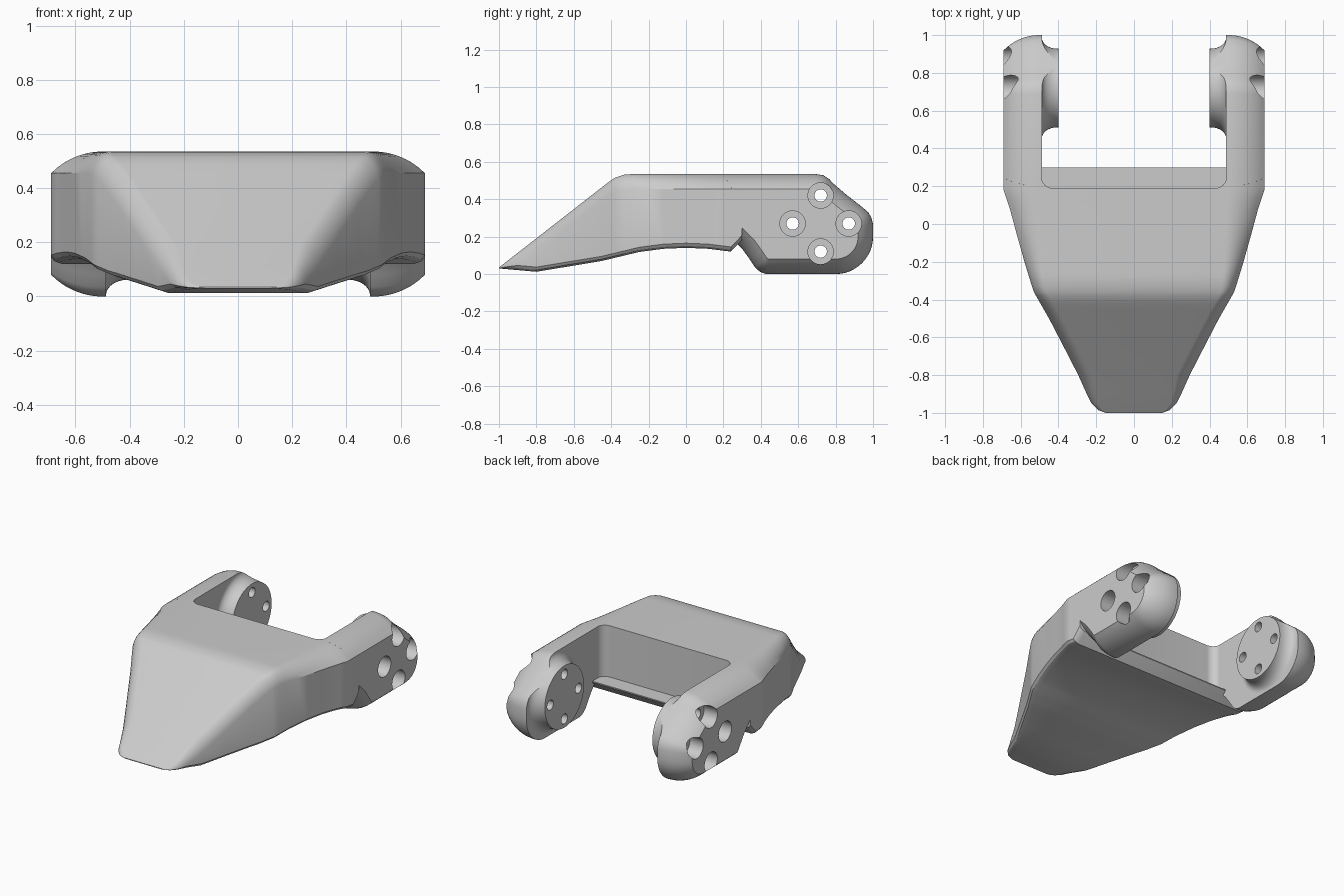
import bpy, bmesh, math

cube = bpy.data.objects.get("Cube")
if cube:
    bpy.data.objects.remove(cube)

grey = bpy.data.materials.new("plain grey")
grey.use_nodes = True
grey.diffuse_color = (0.6, 0.6, 0.6, 1)
grey.node_tree.nodes["Principled BSDF"].inputs["Base Color"].default_value = (0.6, 0.6, 0.6, 1)


def loft(name, stacks):
    """Make an object from stacks of rings, each skinned and capped."""
    bm = bmesh.new()
    for rings in stacks:
        loops = [[bm.verts.new(p) for p in ring] for ring in rings]
        n = len(loops[0])
        for a, b in zip(loops, loops[1:]):
            for i in range(n):
                j = (i + 1) % n
                bm.faces.new((a[i], a[j], b[j], b[i]))
        bm.faces.new(loops[0])
        bm.faces.new(loops[-1])
    bmesh.ops.recalc_face_normals(bm, faces=bm.faces)
    mesh = bpy.data.meshes.new(name)
    bm.to_mesh(mesh)
    bm.free()
    mesh.materials.append(grey)
    obj = bpy.data.objects.new(name, mesh)
    bpy.context.collection.objects.link(obj)
    return obj


def lathe(y, z, steps, n=48):
    """Rings around an axis along x; steps are (x, radius)."""
    turns = [math.tau * i / n for i in range(n)]
    return [[(x, y + r * math.cos(a), z + r * math.sin(a)) for a in turns] for x, r in steps]


def prism_x(points, x0, x1):
    return [[(x, y, z) for y, z in points] for x in (x0, x1)]


def boolean(obj, cutter, operation):
    mod = obj.modifiers.new("cut", 'BOOLEAN')
    mod.operation, mod.solver, mod.object = operation, 'EXACT', cutter
    cutter.hide_render = True


def finish(obj, mirrored=False):
    if mirrored:
        obj.modifiers.new("mirror", 'MIRROR').use_mirror_merge = False
    bpy.ops.object.select_all(action='DESELECT')
    obj.select_set(True)
    bpy.context.view_layer.objects.active = obj
    for mod in list(obj.modifiers):
        bpy.ops.object.modifier_apply(modifier=mod.name)
    bpy.ops.object.shade_smooth_by_angle(angle=math.radians(28))


def sample(table, y):
    for (y0, a), (y1, b) in zip(table, table[1:]):
        if y <= y1:
            return a + (b - a) * max(0, (y - y0) / (y1 - y0))
    return table[-1][1]


def drop(u, s):
    """Rounded shoulder, 0 at u=0 and 1 at u=1; s sets how far the arc turns."""
    return (1 - math.sqrt(1 - (s * u) ** 2)) / (1 - math.sqrt(1 - s * s))


# Body: cross-sections lofted from the nose to the rear
WIDTH = [(-1, .15), (-.985, .19), (-.95, .225), (-.9, .25), (-.8, .295), (-.65, .372),
         (-.5, .45), (-.36, .53), (-.33, .54), (-.2, .58), (-.05, .622), (.08, .657), (.18, .69)]
TOP = [(-1, .035), (-.42, .487), (-.38, .515), (-.33, .531), (-.28, .535)]
BOTTOM = [(-1, .03), (-.8, .012), (-.45, .07), (-.25, .118), (-.12, .135), (0, .14),
          (.12, .135), (.24, .12), (.27, .15), (.3, .183)]
SHOULDER = [(-1, .02), (-.8, .07), (-.35, .07), (.18, .19)]
TURN = [(-.4, .97), (.18, .71)]


def section(y):
    w, t, b, h, s = (sample(k, y) for k in (WIDTH, TOP, BOTTOM, SHOULDER, TURN))
    v, low = min(.08, (t - b) * .6), min(.025, (t - b) * .3)
    half = [(w - h + h * i / 8, t - v * drop(i / 8, s)) for i in range(9)]
    half += [(w, b + low), (w - .012, b + low * .4), (w - .04, b)]
    return [(x, y, z) for x, z in half] + [(-x, y, z) for x, z in reversed(half)]


stations = sorted({y for table in (WIDTH, TOP, BOTTOM) for y, _ in table} | {.2})
body = loft("body", [[section(y) for y in stations]])

# Notch between the arms, with rounded inner corners and a low rear ledge
plan = [(.49, 1.1)]
for i in range(9):
    a = math.pi / 2 * i / 8
    plan.append((.43 + .06 * math.cos(a), .25 - .06 * math.sin(a)))
plan += [(-x, y) for x, y in reversed(plan)]
notch = loft("notch_cutter", [[[(x, y, z) for x, y in plan] for z in (.19, .8)]])
boolean(body, notch, 'DIFFERENCE')

# Arm side profile, counter-clockwise in (y, z)
heel = [(.8 + .2 * math.sin(a), .2 - .2 * math.cos(a))
        for a in (math.pi / 2 * i / 12 for i in range(13))]
profile = [(.12, .4), (.12, .22), (.19, .215), (.25, .185), (.3, .135), (.34, .08), (.37, .035),
           (.395, .012), (.43, 0)] + heel + [(1, .265), (.992, .3), (.975, .33), (.94, .36),
           (.85, .43), (.79, .482), (.765, .508), (.735, .528), (.69, .535), (.2, .535)]


def inset(points, d):
    out = []
    for i, (y, z) in enumerate(points):
        (ya, za), (yb, zb) = points[i - 1], points[(i + 1) % len(points)]
        p, q = math.hypot(y - ya, z - za), math.hypot(yb - y, zb - z)
        ny = -(z - za) / p - (zb - z) / q
        nz = (y - ya) / p + (yb - y) / q
        k = 2 * d / (ny * ny + nz * nz)
        out.append((y + ny * k, z + nz * k))
    return out


levels = [(.487, 0)] + [(.5 + .19 * i / 10, .08 * drop(i / 10, .71)) for i in range(11)]
arms = loft("arms", [[[(x, y, z) for y, z in inset(profile, d)] for x, d in levels]])

# Round pads on the inner arm faces, flared where they meet the arm
flare = [(.405 + .082 * math.sin(a), .265 - .057 * math.cos(a))
         for a in (math.pi / 2 * i / 10 for i in range(11))]
pads = loft("pads", [lathe(.72, .27, [(.4, .208)] + flare + [(.5, .265)], 64)])
trim = loft("pad_trim", [prism_x(profile, .3, .6)])
boolean(pads, trim, 'INTERSECT')

# Four counterbored screw holes per arm
bore = [(.3, .033), (.59, .033), (.59, .068), (.8, .068)]
spots = [(.72 + .15 * dy, .27 + .15 * dz) for dy, dz in ((1, 0), (-1, 0), (0, 1), (0, -1))]
holes = loft("hole_cutter", [lathe(y, z, bore, 32) for y, z in spots])
for part in (arms, pads):
    boolean(part, holes, 'DIFFERENCE')

finish(body)
finish(arms, True)
finish(pads, True)
for helper in (notch, trim, holes):
    bpy.data.objects.remove(helper)
